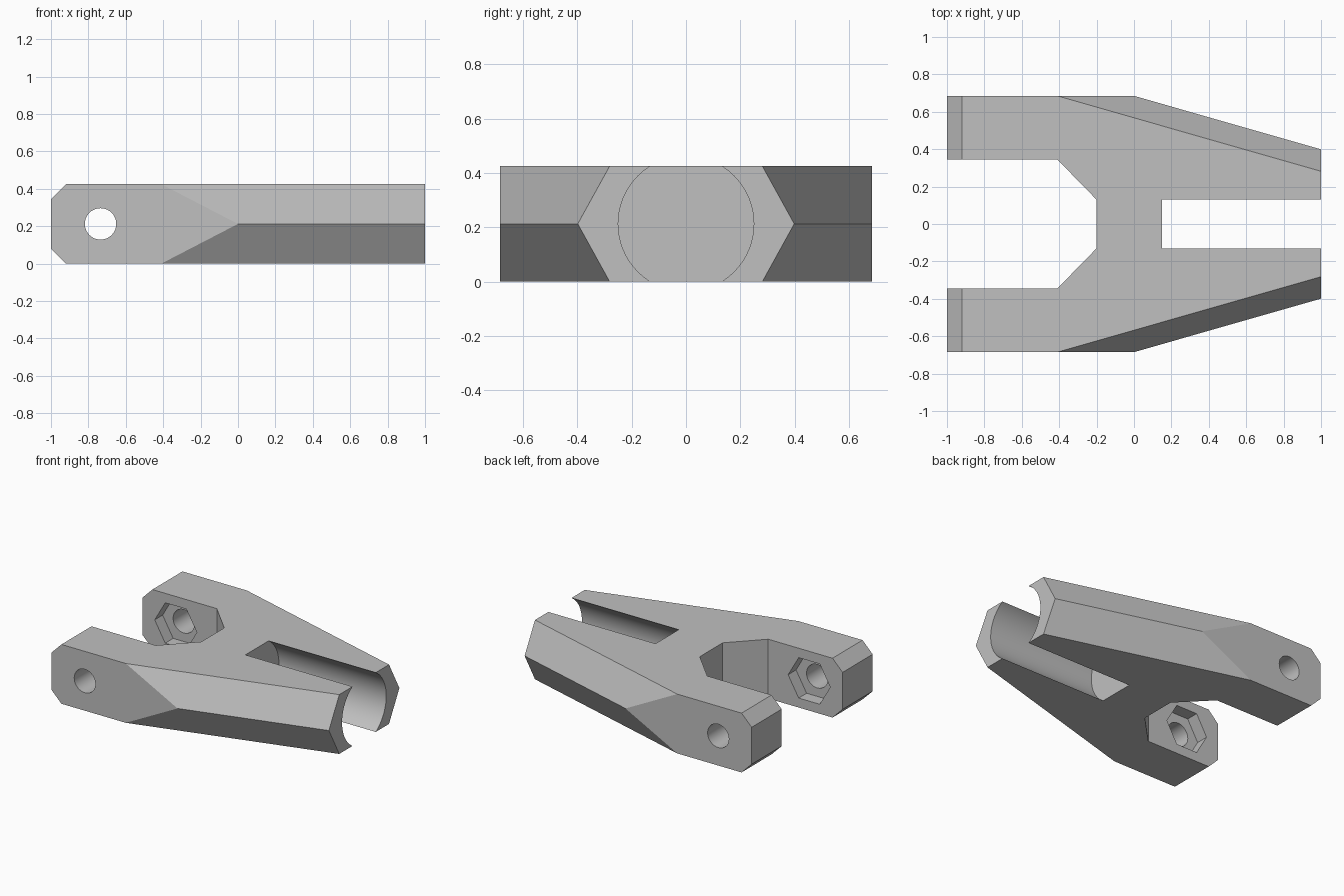
import bpy, bmesh
from math import pi, radians
from mathutils import Matrix

cube = bpy.data.objects.get("Cube")
if cube:
    bpy.data.objects.remove(cube)

HEIGHT = 0.425
MID = HEIGHT / 2
WIDTH = 0.685        # half width
BOLT_X = -0.735
ARM_INNER = 0.345    # half width of the gap between the arms

grey = bpy.data.materials.new("grey plastic")
grey.use_nodes = True
colour = (0.53, 0.53, 0.53, 1)
grey.diffuse_color = colour
grey.node_tree.nodes["Principled BSDF"].inputs["Base Color"].default_value = colour


def make_object(name, bm):
    bmesh.ops.recalc_face_normals(bm, faces=bm.faces)
    mesh = bpy.data.meshes.new(name)
    bm.to_mesh(mesh)
    bm.free()
    mesh.materials.append(grey)
    obj = bpy.data.objects.new(name, mesh)
    bpy.context.collection.objects.link(obj)
    return obj


def hull(name, points):
    bm = bmesh.new()
    for p in points:
        bm.verts.new(p)
    bmesh.ops.convex_hull(bm, input=bm.verts[:])
    bmesh.ops.dissolve_limit(bm, angle_limit=radians(1),
                             verts=bm.verts[:], edges=bm.edges[:])
    return make_object(name, bm)


def rod(name, sides, radius, length, centre, axis):
    """Cylinder or prism along the x or y axis, with a corner facing +x for y rods."""
    turn = Matrix.Rotation(pi / 2, 4, "Y" if axis == "x" else "X")
    spin = Matrix.Rotation(pi / 2 if sides == 6 else 0, 4, "Z")
    bm = bmesh.new()
    bmesh.ops.create_cone(bm, cap_ends=True, segments=sides, radius1=radius,
                          radius2=radius, depth=length,
                          matrix=Matrix.Translation(centre) @ turn @ spin)
    return make_object(name, bm)


# Body: chamfered at the arm ends, tapering to a six-sided nose
points = []
for side in (-1, 1):
    points += [(0, side * WIDTH, MID), (1, side * 0.399, MID)]
    for up in (-1, 1):
        points += [(-1, side * WIDTH, MID + up * (MID - 0.08)),
                   (-0.92, side * WIDTH, MID + up * MID),
                   (-0.41, side * WIDTH, MID + up * MID),
                   (1, side * 0.2817, MID + up * MID)]
body = hull("clevis_body", points)

# Fork gap between the arms, narrowing to a flat bottom
gap = []
for side in (-1, 1):
    for z in (-0.1, HEIGHT + 0.1):
        gap += [(-1.1, side * ARM_INNER, z), (-0.41, side * ARM_INNER, z),
                (-0.2, side * 0.13, z)]
cutters = [hull("fork_gap", gap)]

# Round socket, open at the top and bottom
cutters.append(rod("socket_bore", 64, 0.25, 1.0, (0.65, 0, MID), "x"))

# Bolt hole and hexagonal nut pocket in each arm
for side in (-1, 1):
    cutters.append(rod("bolt_hole", 40, 0.084, 0.6, (BOLT_X, side * 0.5, MID), "y"))
    cutters.append(rod("nut_pocket", 6, 0.167, 0.2,
                       (BOLT_X, side * (ARM_INNER - 0.01), MID), "y"))

bpy.context.view_layer.objects.active = body
for cutter in cutters:
    mod = body.modifiers.new(cutter.name, "BOOLEAN")
    mod.operation = "DIFFERENCE"
    mod.solver = "EXACT"
    mod.object = cutter
    bpy.ops.object.modifier_apply(modifier=mod.name)
for cutter in cutters:
    bpy.data.objects.remove(cutter)

bpy.ops.object.select_all(action="DESELECT")
body.select_set(True)
bpy.ops.object.shade_smooth_by_angle(angle=radians(25))
